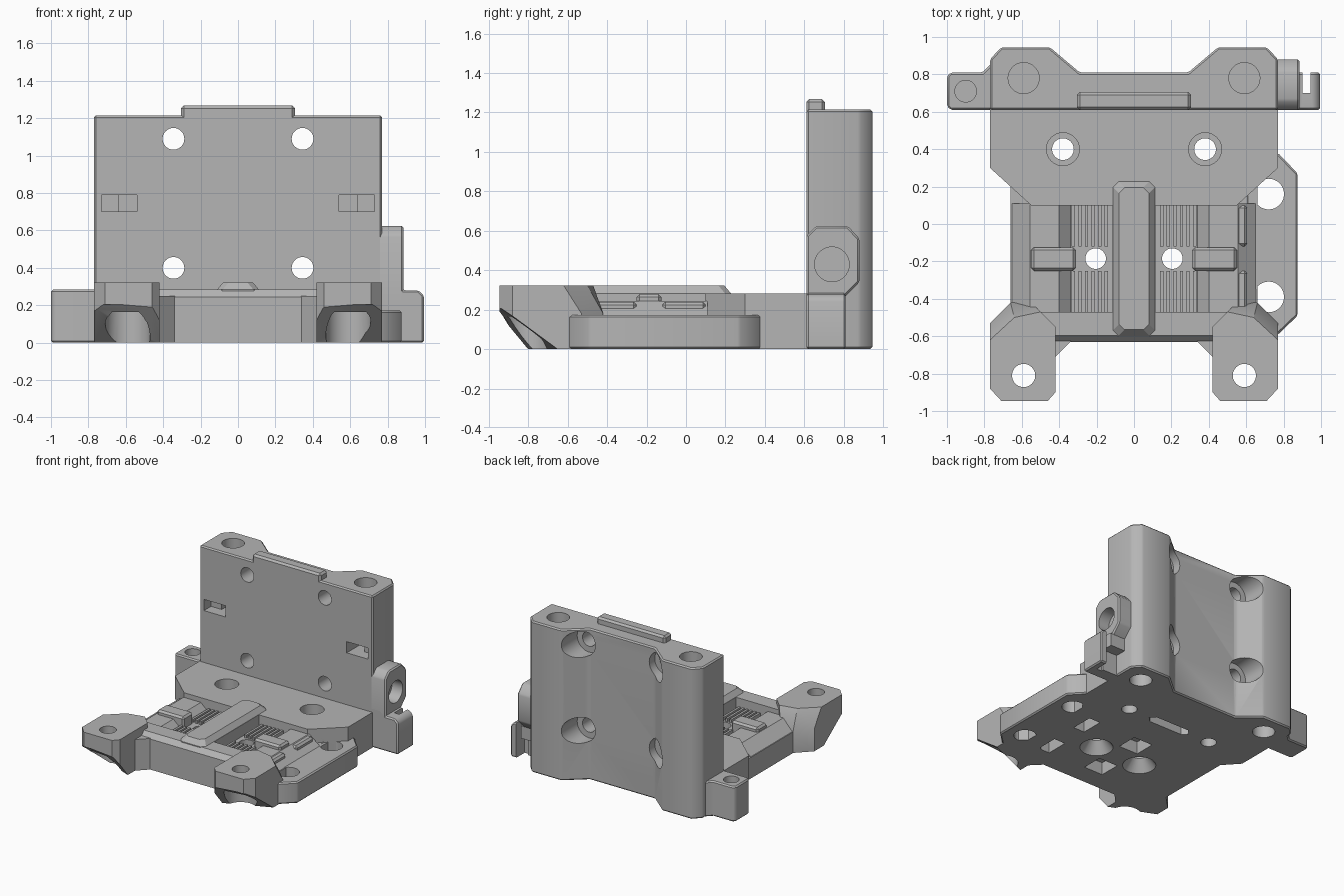
import bpy, bmesh, math
from mathutils import Matrix, Vector

if "Cube" in bpy.data.objects:
    bpy.data.objects.remove(bpy.data.objects["Cube"])

GREY = bpy.data.materials.new("matte grey plastic")
GREY.use_nodes = True
COLOUR = (0.46, 0.46, 0.46, 1)
GREY.diffuse_color = COLOUR
GREY.node_tree.nodes["Principled BSDF"].inputs["Base Color"].default_value = COLOUR


def finish(name, bm):
    bmesh.ops.recalc_face_normals(bm, faces=bm.faces)
    mesh = bpy.data.meshes.new(name)
    bm.to_mesh(mesh)
    bm.free()
    mesh.materials.append(GREY)
    ob = bpy.data.objects.new(name, mesh)
    bpy.context.collection.objects.link(ob)
    return ob


def loft(name, low, high, z0, z1, axis="z"):
    """Solid between two outlines of equal point count, stacked along an axis."""
    place = {"z": lambda a, b, c: (a, b, c), "x": lambda a, b, c: (c, a, b),
             "y": lambda a, b, c: (a, c, b)}[axis]
    bm = bmesh.new()
    lo = [bm.verts.new(place(a, b, z0)) for a, b in low]
    hi = [bm.verts.new(place(a, b, z1)) for a, b in high]
    bm.faces.new(lo)
    bm.faces.new(hi)
    for i in range(len(lo)):
        j = (i + 1) % len(lo)
        bm.faces.new((lo[i], lo[j], hi[j], hi[i]))
    return finish(name, bm)


def prism(name, pts, z0, z1, axis="z"):
    return loft(name, pts, pts, z0, z1, axis)


def box(name, x0, x1, y0, y1, z0, z1):
    return prism(name, [(x0, y0), (x1, y0), (x1, y1), (x0, y1)], z0, z1)


def ring(a, b, r, n=40):
    return [(a + r * math.cos(math.tau * i / n), b + r * math.sin(math.tau * i / n))
            for i in range(n)]


def hole(a, b, r, z0, z1, axis="z", r2=None):
    return loft("cutter", ring(a, b, r), ring(a, b, r if r2 is None else r2), z0, z1, axis)


def mirrored(pts):
    return pts + [(-x, y) for x, y in reversed(pts)]


def flip(pts, s):
    return [(s * x, y) for x, y in pts]


def solidify(ob, cutters=(), bevel=0.0, joins=()):
    """Bevel, join and cut a part, then bake the result and drop the helpers."""
    if bevel:
        m = ob.modifiers.new("edge", "BEVEL")
        m.width, m.segments, m.limit_method = bevel, 1, "ANGLE"
        m.angle_limit = math.radians(25)
    for op, group in (("UNION", joins), ("DIFFERENCE", cutters)):
        for c in group:
            c.hide_render = True
            m = ob.modifiers.new("shape", "BOOLEAN")
            m.operation, m.solver, m.object = op, "EXACT", c
    bpy.context.view_layer.update()
    done = ob.evaluated_get(bpy.context.evaluated_depsgraph_get())
    mesh = bpy.data.meshes.new_from_object(done)
    ob.modifiers.clear()
    ob.data = mesh
    for c in list(joins) + list(cutters):
        bpy.data.objects.remove(c)
    bpy.ops.object.select_all(action="DESELECT")
    ob.select_set(True)
    bpy.context.view_layer.objects.active = ob
    bpy.ops.object.shade_smooth_by_angle(angle=math.radians(28))
    return ob


SIDES = (-1, 1)

# Upright back wall with two thick columns
wall = prism("back_wall", mirrored([(0.77, 0.61), (0.77, 0.88), (0.71, 0.945),
                                    (0.45, 0.945), (0.29, 0.81)]), 0, 1.215)
cuts = []
for s in SIDES:
    cuts.append(hole(s * 0.59, 0.78, 0.083, 0.9, 1.3))
    cuts.append(hole(s * 0.59, 0.78, 0.083, -0.1, 0.25))
    cuts.append(box("cutter", *sorted((s * 0.54, s * 0.73)), 0.5, 0.7, 0.7, 0.79))
    cuts.append(box("cutter", *sorted((s * 0.54, s * 0.635)), 0.6, 0.79, 0.7, 0.79))
    for z in (0.4, 1.09):
        cuts.append(hole(s * 0.345, z, 0.058, 0.5, 1.1, "y"))
        cuts.append(hole(s * 0.345, z, 0.105, 0.74, 1.1, "y"))
solidify(wall, cuts, 0.01)

# Rib along the top of the wall
solidify(prism("top_rib", mirrored([(0.305, 0.61), (0.305, 0.705)]), 1.18, 1.268), bevel=0.015)

# Base: lower slab, raised rear deck and front crossbar
slab = prism("base_plate", mirrored([(0.42, -0.63), (0.66, -0.5), (0.66, 0.2),
                                     (0.77, 0.32), (0.77, 0.62)]), 0, 0.17)
deck = prism("rear_deck", mirrored([(0.55, 0.10), (0.77, 0.30), (0.77, 0.62)]), 0.1, 0.283)
bar = prism("front_bar", [(-0.63, 0.05), (-0.63, 0.245), (-0.595, 0.283),
                          (-0.47, 0.283), (-0.47, 0.05)], -0.6, 0.6, "x")
joins = [deck, bar]
# Clamp beds with outer slope, inner ramp and low toothed floor
for s in SIDES:
    bed = [(0.05, 0.05), (0.66, 0.05), (0.66, 0.165), (0.555, 0.245),
           (0.4, 0.245), (0.34, 0.19), (0.05, 0.19)]
    joins.append(prism("bed", flip(bed, s), -0.48, 0.11, "y"))
    # Corner gusset between crossbar and arm
    joins.append(prism("gusset", flip([(0.33, -0.62), (0.43, -0.72), (0.43, -0.55)], s), 0, 0.25))

cuts = [prism("cutter", mirrored([(0.15, 0.36), (0.19, 0.4), (0.15, 0.44)]), -0.1, 0.1)]
for s in SIDES:
    cuts += [hole(s * 0.38, 0.4, 0.058, -0.1, 0.5), hole(s * 0.38, 0.4, 0.088, 0.2, 0.5),
             hole(s * 0.59, 0.78, 0.083, -0.1, 0.25),
             hole(s * 0.205, -0.185, 0.055, -0.1, 0.5),
             hole(s * 0.205, -0.185, 0.13, -0.01, 0.09, r2=0.055)]
for y in (0.02, -0.38):
    cuts.append(box("cutter", -0.085, 0.085, y - 0.085, y + 0.085, -0.05, 0.1))
    cuts.append(box("cutter", 0.42, 0.52, y - 0.09, y + 0.09, -0.05, 0.1))
solidify(slab, cuts, joins=joins)

# Belt teeth and cross clips
for s in SIDES:
    side = "left" if s > 0 else "right"
    for y0, y1, end in ((-0.47, -0.25, "front"), (-0.12, 0.1, "rear")):
        for i in range(6):
            x = 0.14 + i * 0.035
            box(f"{side}_{end}_belt_tooth", *sorted((s * x, s * (x + 0.018))), y0, y1, 0.18, 0.215)
    clip = box(f"{side}_clip", *sorted((s * 0.31, s * 0.55)), -0.25, -0.125, 0.17, 0.28)
    solidify(clip, bevel=0.015)

# Central ridge
def ridge(w, y0, y1):
    return mirrored([(w - 0.03, y0), (w, y0 + 0.03), (w, y1 - 0.03), (w - 0.03, y1)])


loft("ridge_skirt", ridge(0.115, -0.6, 0.23), ridge(0.115, -0.6, 0.23), 0.15, 0.283)
loft("ridge_top", ridge(0.115, -0.6, 0.23), ridge(0.08, -0.565, 0.195), 0.28, 0.322)

# Front mounting arms with slanted undersides and recessed screw holes
for s in SIDES:
    front = [(0.42, -0.55), (0.42, -0.9), (0.46, -0.945), (0.71, -0.945), (0.77, -0.88)]
    low = front + [(0.77, -0.53), (0.66, -0.42), (0.55, -0.42)]
    high = front + [(0.77, -0.62), (0.64, -0.5), (0.5, -0.47)]
    arm = prism("left_arm" if s > 0 else "right_arm", flip(low, s), 0, 0.18)
    top = loft("arm_top", flip(low, s), flip(high, s), 0.18, 0.322)
    slant_low = flip([(0.3, -1.2), (0.9, -1.2), (0.9, -0.58), (0.77, -0.65), (0.42, -0.8), (0.3, -0.85)], s)
    slant_high = flip([(0.3, -1.2), (0.9, -1.2), (0.9, -0.88), (0.77, -0.93), (0.42, -0.97), (0.3, -0.98)], s)
    solidify(arm, [loft("cutter", slant_low, slant_high, -0.001, 0.205),
                   hole(s * 0.59, -0.81, 0.062, -0.1, 0.5),
                   hole(s * 0.59, -0.81, 0.12, -0.1, 0.165)], joins=[top])

# Side wing with two large holes
wing = prism("side_wing", [(0.6, -0.6), (0.76, -0.6), (0.875, -0.49), (0.875, 0.27),
                           (0.77, 0.38), (0.6, 0.38)], 0, 0.172)
solidify(wing, [hole(0.72, y, 0.082, -0.1, 0.3) for y in (0.16, -0.39)], 0.01)
for y0, y1 in ((-0.47, -0.25), (-0.12, 0.1)):
    solidify(box("belt_stop", 0.54, 0.605, y0, y1, 0.1, 0.24), bevel=0.015)

# Angular side lug with a sideways hole
lug = prism("side_lug", [(0.61, 0.2), (0.61, 0.575), (0.66, 0.625), (0.82, 0.625),
                         (0.88, 0.56), (0.88, 0.34), (0.73, 0.19)], 0.7, 0.885, "x")
solidify(lug, [hole(0.74, 0.43, 0.088, 0.79, 1, "x")], 0.01)

# Hooked cable catch below the lug
catch = prism("cable_catch", [(0.75, 0), (0.995, 0), (0.995, 0.25), (0.965, 0.28),
                              (0.885, 0.28), (0.84, 0.32), (0.75, 0.32)], 0.61, 0.81, "y")
solidify(catch, [box("cutter", 0.9, 0.945, 0.7, 0.9, -0.1, 0.4),
                 box("cutter", 0.75, 0.91, 0.72, 0.9, -0.1, 0.17)], 0.01)

# Square lug with a nut pocket on the other side
block = prism("nut_lug", [(-0.75, 0.61), (-0.98, 0.61), (-1, 0.63), (-1, 0.79),
                          (-0.98, 0.81), (-0.81, 0.81), (-0.75, 0.87)], 0, 0.283)
solidify(block, [hole(-0.9, 0.71, 0.058, 0.1, 0.4),
                 box("cutter", -0.95, -0.85, 0.66, 0.76, 0.12, 0.2)], 0.01)
